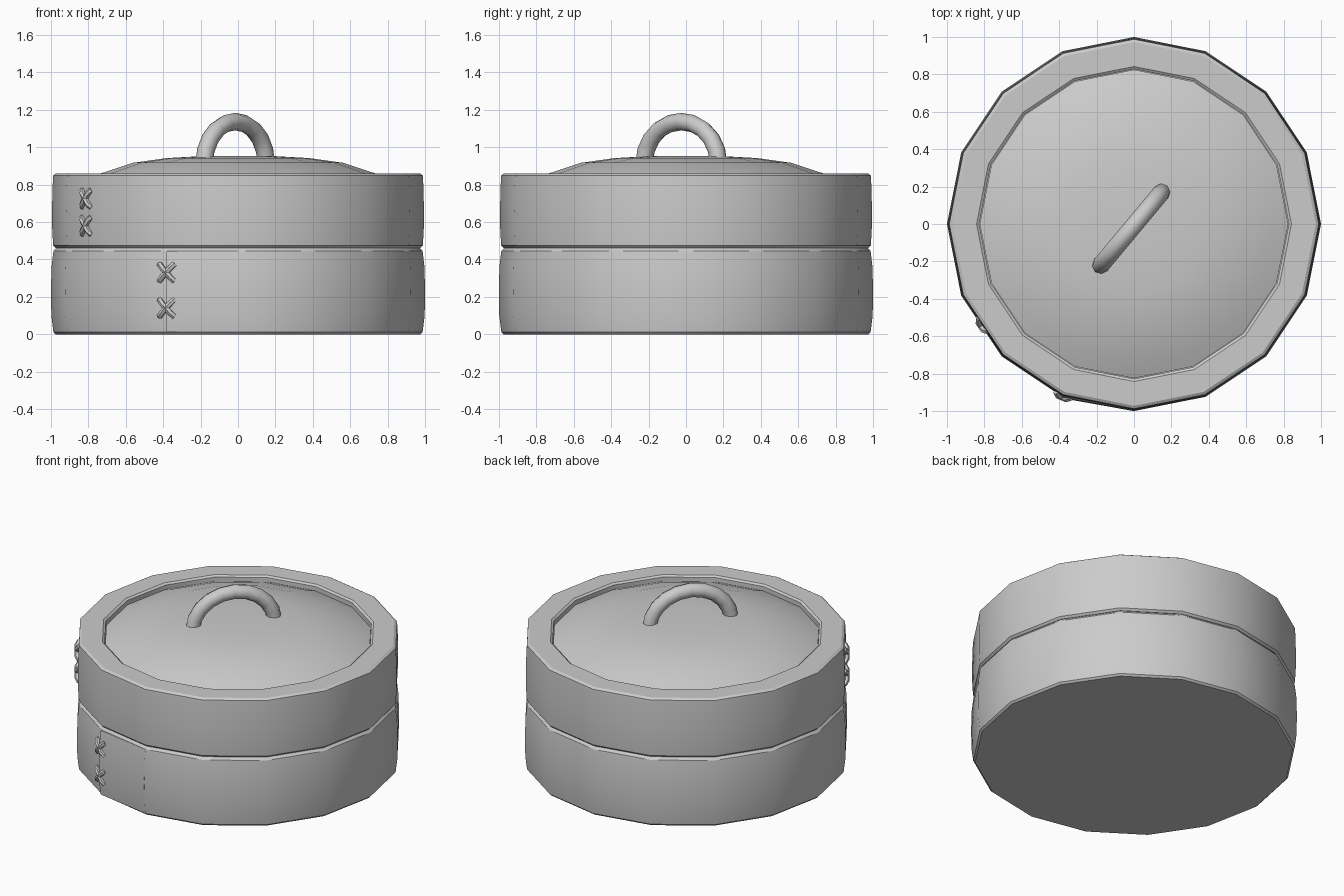
import bpy, bmesh, math
from mathutils import Vector, Matrix

if "Cube" in bpy.data.objects:
    bpy.data.objects.remove(bpy.data.objects["Cube"])

SIDES = 16


def finish(name, bm, angle=32):
    bmesh.ops.recalc_face_normals(bm, faces=bm.faces)
    me = bpy.data.meshes.new(name)
    bm.to_mesh(me)
    bm.free()
    ob = bpy.data.objects.new(name, me)
    bpy.context.collection.objects.link(ob)
    bpy.ops.object.select_all(action='DESELECT')
    ob.select_set(True)
    bpy.context.view_layer.objects.active = ob
    bpy.ops.object.shade_smooth_by_angle(angle=math.radians(angle))
    return ob


def lathe(name, profile, closed=False, cap=False):
    """Turn an (r, z) profile into a 16-sided solid."""
    bm = bmesh.new()
    rings = []
    for r, z in profile:
        if r == 0:
            rings.append([bm.verts.new((0, 0, z))] * SIDES)
        else:
            rings.append([bm.verts.new((r * math.cos(math.tau * i / SIDES),
                                        r * math.sin(math.tau * i / SIDES), z))
                          for i in range(SIDES)])
    pairs = list(zip(rings, rings[1:]))
    if closed:
        pairs.append((rings[-1], rings[0]))
    for a, b in pairs:
        for i in range(SIDES):
            j = (i + 1) % SIDES
            vs = list(dict.fromkeys((a[i], a[j], b[j], b[i])))
            bm.faces.new(vs)
    if cap:
        bm.faces.new(rings[0])
    return finish(name, bm)


def tube(bm, path, radius, side, n=8):
    """Sweep a round section along a planar path; side is the plane normal."""
    rings = []
    for k, p in enumerate(path):
        t = (path[min(k + 1, len(path) - 1)] - path[max(k - 1, 0)]).normalized()
        u = side.cross(t).normalized()
        rings.append([bm.verts.new(p + radius * (math.cos(math.tau * i / n) * u
                                                 + math.sin(math.tau * i / n) * side))
                      for i in range(n)])
    for a, b in zip(rings, rings[1:]):
        for i in range(n):
            bm.faces.new((a[i], a[(i + 1) % n], b[(i + 1) % n], b[i]))
    bm.faces.new(rings[0])
    bm.faces.new(rings[-1])


# Lower basket: slightly bulging wall with closed floor
lathe("lower_basket", [(0.975, 0), (0.987, 0.012), (0.998, 0.10), (1.0, 0.23),
                       (0.997, 0.36), (0.987, 0.445), (0.972, 0.462), (0.80, 0.462),
                       (0.80, 0.40), (0, 0.40)], cap=True)

# Upper ring: rim with bevelled edges and an open recess
lathe("upper_basket", [(0.975, 0.462), (0.988, 0.475), (0.993, 0.55), (0.994, 0.66),
                       (0.992, 0.78), (0.988, 0.85), (0.972, 0.86), (0.842, 0.86),
                       (0.828, 0.85), (0.828, 0.462)], closed=True)

# Domed lid sitting inside the rim
lathe("lid", [(0, 0.76), (0.825, 0.76), (0.825, 0.822), (0.74, 0.858), (0.56, 0.917),
              (0.38, 0.942), (0.20, 0.952), (0, 0.954)])

# Handle: arched tube across the lid diagonal
bm = bmesh.new()
along = Vector((0.175, 0.21, 0)).normalized()
centre = Vector((-0.015, -0.025, 0.915))
arch = [centre + along * 0.258 * math.cos(math.pi * k / 10)
        + Vector((0, 0, 0.222 * math.sin(math.pi * k / 10))) for k in range(11)]
tube(bm, arch, 0.047, along.cross(Vector((0, 0, 1))))
finish("handle", bm, 50)

# Seam lap: end of the lower wall strip stands slightly proud
bm = bmesh.new()
cols = []
for deg, lift in ((247.5, 0.008), (270, 0.0005)):
    a = math.radians(deg)
    for base in (0.96, None):
        cols.append([bm.verts.new(((base or r + lift) * math.cos(a),
                                   (base or r + lift) * math.sin(a), z))
                     for r, z in ((0.987, 0.012), (0.998, 0.10), (1.0, 0.23),
                                  (0.997, 0.36), (0.987, 0.445))])
loop = [cols[0], cols[1], cols[3], cols[2]]
for a, b in zip(loop, loop[1:] + loop[:1]):
    for i in range(4):
        bm.faces.new((a[i], b[i], b[i + 1], a[i + 1]))
for i in (0, 4):
    bm.faces.new([c[i] for c in loop])
finish("lower_seam", bm)


# Cross stitches holding the strip ends
def stitches(name, deg, radius, heights, half_w, half_h):
    a = math.radians(deg)
    out = Vector((math.cos(a), math.sin(a), 0))
    side = Vector((-math.sin(a), math.cos(a), 0))
    bm = bmesh.new()
    for z in heights:
        for s in (-1, 1):
            d = side * half_w * s + Vector((0, 0, half_h))
            c = out * radius + Vector((0, 0, z))
            path = [c + d * t + out * o for t, o in
                    ((-1, -0.008), (-0.6, 0.006), (0.6, 0.006), (1, -0.008))]
            tube(bm, path, 0.016, d.cross(out).normalized(), 6)
    finish(name, bm, 50)


stitches("lower_stitches", 247.5, 0.998, (0.14, 0.33), 0.043, 0.045)
stitches("upper_stitches", 213.75, 0.978, (0.58, 0.725), 0.043, 0.046)
